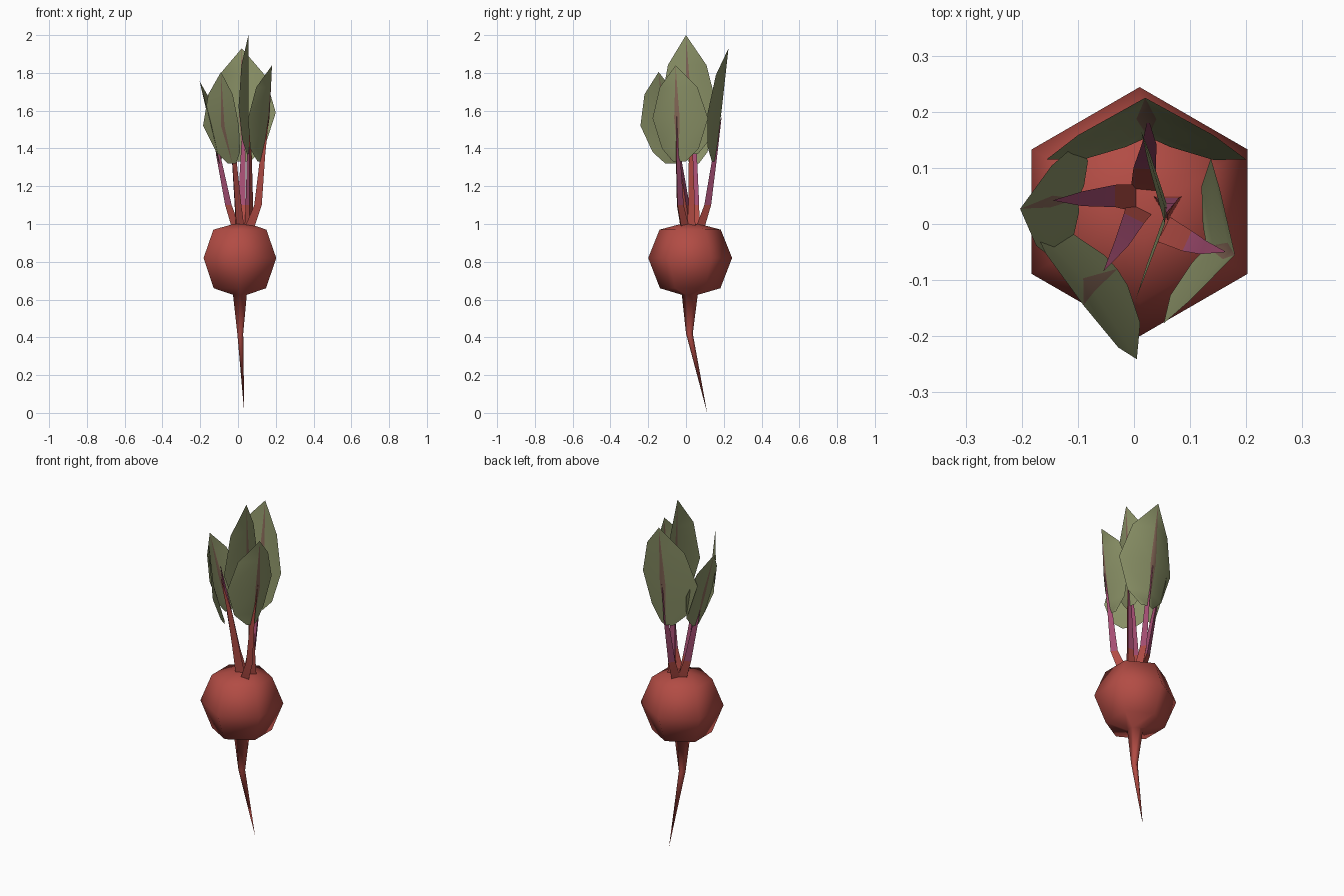
import bpy, bmesh, math
from mathutils import Vector

cube = bpy.data.objects.get("Cube")
if cube:
    bpy.data.objects.remove(cube)


def material(name, rgb):
    m = bpy.data.materials.new(name)
    m.use_nodes = True
    m.diffuse_color = (*rgb, 1)
    m.node_tree.nodes["Principled BSDF"].inputs["Base Color"].default_value = (*rgb, 1)
    return m


RED = material("root red", (.445, .072, .058))
PINK = material("stem pink", (.376, .076, .171))
GREEN = material("leaf green", (.262, .292, .138))
VEIN = material("leaf vein", (.242, .141, .098))


def finish(bm, name, mats, angle):
    mesh = bpy.data.meshes.new(name)
    bm.to_mesh(mesh)
    bm.free()
    for m in mats:
        mesh.materials.append(m)
    ob = bpy.data.objects.new(name, mesh)
    bpy.context.collection.objects.link(ob)
    bpy.ops.object.select_all(action='DESELECT')
    ob.select_set(True)
    bpy.context.view_layer.objects.active = ob
    bpy.ops.object.shade_smooth_by_angle(angle=math.radians(angle))
    return ob


def loft(bm, path, sides, turn=0):
    """Join rings of (x, y, z, radius); a zero radius closes to a point."""
    rings = []
    for x, y, z, r in path:
        if r == 0:
            rings.append([bm.verts.new((x, y, z))] * sides)
        else:
            angles = [turn + 2 * math.pi * i / sides for i in range(sides)]
            rings.append([bm.verts.new((x + r * math.cos(a), y + r * math.sin(a), z))
                          for a in angles])
    for low, high in zip(rings, rings[1:]):
        for i in range(sides):
            j = (i + 1) % sides
            corners = dict.fromkeys((low[i], low[j], high[j], high[i]))
            bm.faces.new(list(corners))
    bmesh.ops.recalc_face_normals(bm, faces=bm.faces)


# Six-sided bulb running into a bent tap root
bm = bmesh.new()
loft(bm, [(.033, .112, 0, 0), (.012, .018, .42, .018), (.01, .02, .625, .042),
          (.01, .022, .66, .16), (.01, .022, .82, .222), (.01, .022, .97, .162),
          (.02, .022, 1.0, .05), (.02, .022, 1.0, 0)], 6, math.pi / 2)
finish(bm, "bulb_and_root", [RED], 180)


def stem(name, foot, bend, top, tip):
    bm = bmesh.new()
    out = math.atan2(top[1] - foot[1], top[0] - foot[0])
    loft(bm, [(*foot, .97, .03), (*bend, 1.1, .023), (*top, 1.36, .015),
              (*tip, 1.58, 0)], 3, out)
    bm.normal_update()
    side = Vector((.7, -.7, 0))
    for f in bm.faces:
        # Red near the bulb and on the side turned to the front left
        low = f.calc_center_median().z < 1.08
        f.material_index = 0 if low or f.normal.dot(side) > .75 else 1
    finish(bm, name, [RED, PINK], 30)


# Outline of a leaf: position along the midrib, share of the full half width
OUTLINE = [(0, .22), (.12, .66), (.4, 1), (.75, .68), (1, 0)]
VEIN_WIDTH = [0, .03, .1, .04, 0]


def leaf(name, base, mid, tip, side, fold):
    bm = bmesh.new()
    base, mid, tip = Vector(base), Vector(mid), Vector(tip)
    side, fold = Vector((*side, 0)), Vector((*fold, 0))
    rows = []
    for (t, w), v in zip(OUTLINE, VEIN_WIDTH):
        c = base.lerp(mid, t / .4) if t <= .4 else mid.lerp(tip, (t - .4) / .6)
        rows.append([bm.verts.new(c + side * s + fold * abs(s)) for s in (-w, -v, v, w)])
    for low, high in zip(rows, rows[1:]):
        for i in range(3):
            f = bm.faces.new((low[i], low[i + 1], high[i + 1], high[i]))
            f.material_index = 1 if i == 1 else 0
    bmesh.ops.remove_doubles(bm, verts=bm.verts, dist=.0005)
    finish(bm, name, [GREEN, VEIN], 40)


# Stems: foot, bend, top and tip in plan
stem("back_stem", (.02, .065), (.02, .11), (.028, .15), (.025, .19))
stem("left_stem", (.055, -.01), (.105, -.035), (.13, -.045), (.165, -.05))
stem("middle_stem", (.06, .035), (.06, .035), (.06, .03), (.058, .02))
stem("right_stem", (.0, .045), (-.045, .05), (-.1, .045), (-.145, .042))
stem("front_stem", (.005, .02), (-.005, .0), (-.025, -.04), (-.055, -.085))

# Leaves: midrib base, middle and tip, then sideways half width and edge fold
leaf("back_leaf", (.025, .155, 1.33), (.022, .195, 1.59), (.02, .225, 1.93),
     (.178, 0), (0, -.08))
leaf("left_leaf", (.13, -.04, 1.33), (.17, -.05, 1.56), (.18, -.055, 1.84),
     (.042, .147), (-.075, .02))
leaf("middle_leaf", (.06, .03, 1.37), (.06, .015, 1.62), (.055, 0, 2.0),
     (.005, .15), (-.052, 0))
leaf("right_leaf", (-.1, .045, 1.32), (-.15, .04, 1.52), (-.203, .027, 1.755),
     (.02, .105), (.03, 0))
leaf("front_leaf", (-.03, -.08, 1.32), (-.08, -.108, 1.52), (-.09, -.145, 1.805),
     (.095, -.123), (-.01, -.01))
